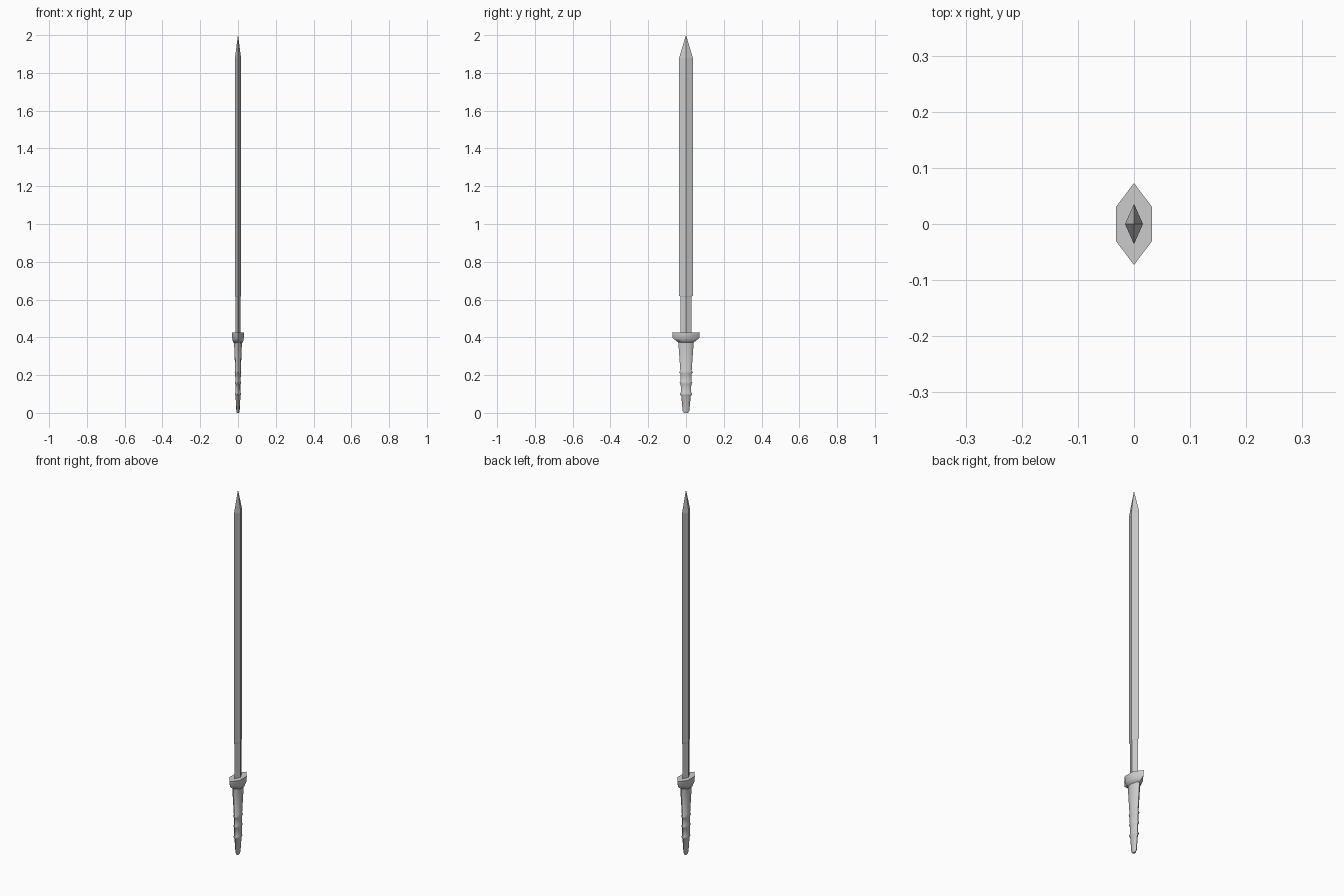
import bpy, math

if "Cube" in bpy.data.objects:
    bpy.data.objects.remove(bpy.data.objects["Cube"])


def loft(name, section, levels, smooth=None):
    """Stack scaled copies of a unit section; levels are (half_x, half_y, z)."""
    n = len(section)
    verts = [(x * sx, y * sy, z) for sx, sy, z in levels for x, y in section]
    faces = [(r * n + i, r * n + (i + 1) % n, (r + 1) * n + (i + 1) % n, (r + 1) * n + i)
             for r in range(len(levels) - 1) for i in range(n)]
    faces.append(tuple(reversed(range(n))))
    faces.append(tuple(range(len(verts) - n, len(verts))))
    mesh = bpy.data.meshes.new(name)
    mesh.from_pydata(verts, [], faces)
    obj = bpy.data.objects.new(name, mesh)
    bpy.context.collection.objects.link(obj)
    if smooth:
        bpy.ops.object.select_all(action='DESELECT')
        obj.select_set(True)
        bpy.context.view_layer.objects.active = obj
        bpy.ops.object.shade_smooth_by_angle(angle=math.radians(smooth))
    return obj


diamond = [(1, 0), (0, 1), (-1, 0), (0, -1)]
hexagon = [(1, -0.42), (1, 0.42), (0, 1), (-1, 0.42), (-1, -0.42), (0, -1)]
octagon = [(math.cos(math.tau * i / 8), math.sin(math.tau * i / 8)) for i in range(8)]

# Blade: narrow base, small step, long diamond body and pointed tip
loft("blade", diamond, [
    (0.014, 0.030, 0.41), (0.014, 0.030, 0.615), (0.016, 0.036, 0.62),
    (0.016, 0.036, 1.88), (0.0003, 0.0003, 2.0)])

# Guard: pointed hexagonal collar, tapering underneath
loft("guard", hexagon, [
    (0.026, 0.040, 0.372), (0.031, 0.070, 0.396), (0.032, 0.073, 0.425)], smooth=60)

# Grip: taper with three raised rings and a rounded end
levels = [(0.006, 0.011, 0.0), (0.009, 0.018, 0.012), (0.013, 0.025, 0.09)]
for z, hx, hy in [(0.10, 0.014, 0.027), (0.16, 0.014, 0.028), (0.215, 0.015, 0.030)]:
    levels += [(hx, hy, z - 0.008), (hx + 0.003, hy + 0.006, z), (hx, hy, z + 0.008)]
levels += [(0.021, 0.041, 0.376)]
loft("grip", octagon, levels, smooth=50)
